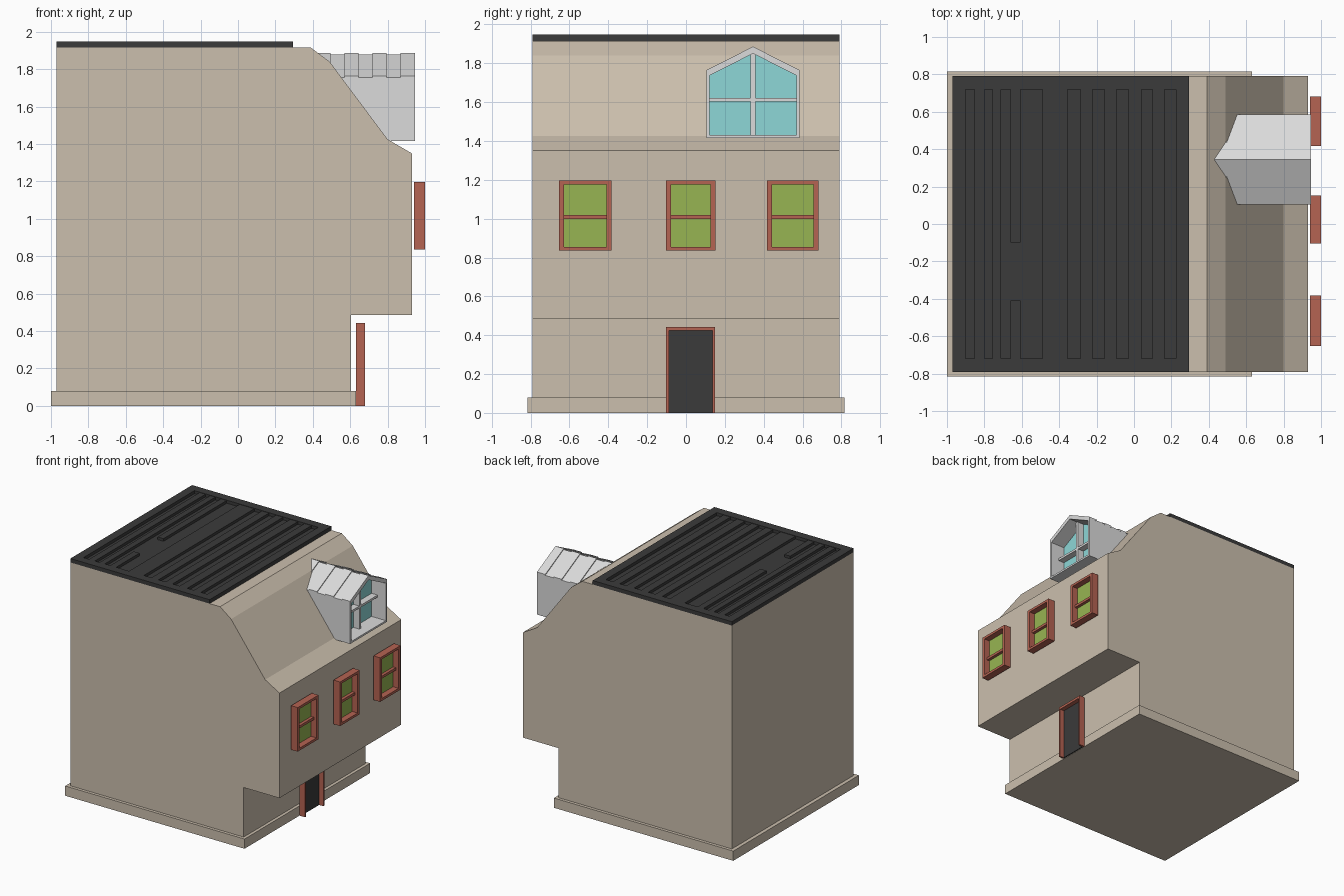
import bpy

old = bpy.data.objects.get("Cube")
if old:
    bpy.data.objects.remove(old, do_unlink=True)


def material(name, r, g, b):
    m = bpy.data.materials.new(name)
    m.use_nodes = True
    m.diffuse_color = (r, g, b, 1)
    m.node_tree.nodes["Principled BSDF"].inputs["Base Color"].default_value = (r, g, b, 1)
    return m


STONE = material("tan_stone", 0.60, 0.52, 0.42)
DARK = material("charcoal", 0.043, 0.043, 0.043)
RED = material("brick_red", 0.46, 0.125, 0.085)
GREEN = material("green_glass", 0.31, 0.46, 0.085)
TEAL = material("teal_glass", 0.27, 0.68, 0.68)
GREY = material("light_grey", 0.71, 0.71, 0.71)


def add_mesh(name, verts, faces, mat):
    me = bpy.data.meshes.new(name)
    me.from_pydata(verts, [], faces)
    me.materials.append(mat)
    ob = bpy.data.objects.new(name, me)
    bpy.context.collection.objects.link(ob)
    bpy.context.view_layer.objects.active = ob
    ob.select_set(True)
    bpy.ops.object.mode_set(mode='EDIT')
    bpy.ops.mesh.select_all(action='SELECT')
    bpy.ops.mesh.normals_make_consistent(inside=False)
    bpy.ops.object.mode_set(mode='OBJECT')
    ob.select_set(False)
    return ob


def place(axis, p, t):
    """Put a 2D profile point at distance t along the axis."""
    return {"x": (t, p[0], p[1]), "y": (p[0], t, p[1]), "z": (p[0], p[1], t)}[axis]


def prism(name, pts, axis, a, b, mat):
    n = len(pts)
    verts = [place(axis, p, t) for t in (a, b) for p in pts]
    sides = [(i, (i + 1) % n, n + (i + 1) % n, n + i) for i in range(n)]
    return add_mesh(name, verts, sides + [tuple(range(n)), tuple(range(n, 2 * n))], mat)


def ring(name, outer, inner, axis, a, b, mat):
    n = len(outer)
    verts = [place(axis, p, t) for t in (a, b) for loop in (outer, inner) for p in loop]
    faces = []
    for i in range(n):
        j = (i + 1) % n
        for u, v in ((0, n), (n, 3 * n), (3 * n, 2 * n), (2 * n, 0)):
            faces.append((u + i, u + j, v + j, v + i))
    return add_mesh(name, verts, faces, mat)


def rect(u0, u1, v0, v1, d=0.0, e=None):
    e = d if e is None else e
    return [(u0 + d, v0 + e), (u1 - d, v0 + e), (u1 - d, v1 - e), (u0 + d, v1 - e)]


# Main body with overhanging upper floor and mansard slope, on a plinth
wall = [(-0.97, 0.02), (0.605, 0.02), (0.605, 0.487), (0.93, 0.487), (0.93, 1.35),
        (0.80, 1.425), (0.49, 1.84), (0.39, 1.915), (-0.97, 1.915)]
prism("house_body", wall, "y", -0.79, 0.79, STONE)
prism("plinth", rect(-1, 0.63, -0.815, 0.815), "z", 0, 0.08, STONE)

# Flat roof: deck, raised rim and slats
roof = (-0.97, 0.295, -0.79, 0.79)
prism("roof_deck", rect(*roof), "z", 1.915, 1.922, DARK)
ring("roof_rim", rect(*roof), rect(*roof, 0.07), "z", 1.915, 1.947, DARK)
slats = [(-0.853, -0.80), (-0.757, -0.71), (-0.49, -0.355), (-0.286, -0.222),
         (-0.158, -0.094), (-0.03, 0.04), (0.10, 0.163)]
for x0, x1 in slats:
    prism("roof_slat", rect(x0, x1, -0.72, 0.72), "z", 1.92, 1.944, DARK)
for y0, y1 in ((-0.72, -0.41), (-0.10, 0.72)):
    prism("broken_roof_slat", rect(-0.66, -0.607, y0, y1), "z", 1.92, 1.944, DARK)

# Three sash windows
for y0, y1 in ((-0.653, -0.383), (-0.103, 0.152), (0.417, 0.683)):
    opening = (y0, y1, 0.835, 1.197)
    ring("window_frame", rect(*opening), rect(*opening, 0.026, 0.02), "x", 0.94, 1.0, RED)
    prism("window_bar", rect(y0 + 0.02, y1 - 0.02, 0.997, 1.018), "x", 0.945, 0.975, RED)
    prism("window_glass", rect(*opening, 0.015), "x", 0.942, 0.95, GREEN)

# Door with a three-sided frame
y0, y1, top, t = -0.102, 0.15, 0.443, 0.014
arch = [(y0, 0), (y0, top), (y1, top), (y1, 0),
        (y1 - t, 0), (y1 - t, top - 0.02), (y0 + t, top - 0.02), (y0 + t, 0)]
prism("door_frame", arch, "x", 0.632, 0.68, RED)
prism("door_panel", rect(y0 + 0.01, y1 - 0.01, 0, top - 0.01), "x", 0.633, 0.642, DARK)

# Dormer shell, recessed glass and glazing bars
MID = 0.345


def gable(half, low, eave, peak):
    return [(MID - half, low), (MID + half, low), (MID + half, eave),
            (MID, peak), (MID - half, eave)]


inner = gable(0.224, 1.43, 1.737, 1.85)
ring("dormer_shell", gable(0.239, 1.415, 1.752, 1.872), inner, "x", 0.42, 0.945, GREY)
prism("dormer_glass", inner, "x", 0.808, 0.816, TEAL)
prism("dormer_post", rect(MID - 0.012, MID + 0.012, 1.425, 1.855), "x", 0.81, 0.87, GREY)
prism("dormer_bar", rect(MID - 0.228, MID + 0.228, 1.602, 1.62), "x", 0.81, 0.87, GREY)

# Overlapping chevron tiles on the dormer roof
for i in range(7):
    x, d = 0.42 + 0.075 * i, 0.008 * (i % 2)
    tile = [(MID - 0.24, 1.75), (MID - 0.24, 1.765 - d), (MID, 1.886 - d),
            (MID + 0.24, 1.765 - d), (MID + 0.24, 1.75), (MID, 1.868)]
    prism("dormer_tile", tile, "x", x, x + 0.075, GREY)
